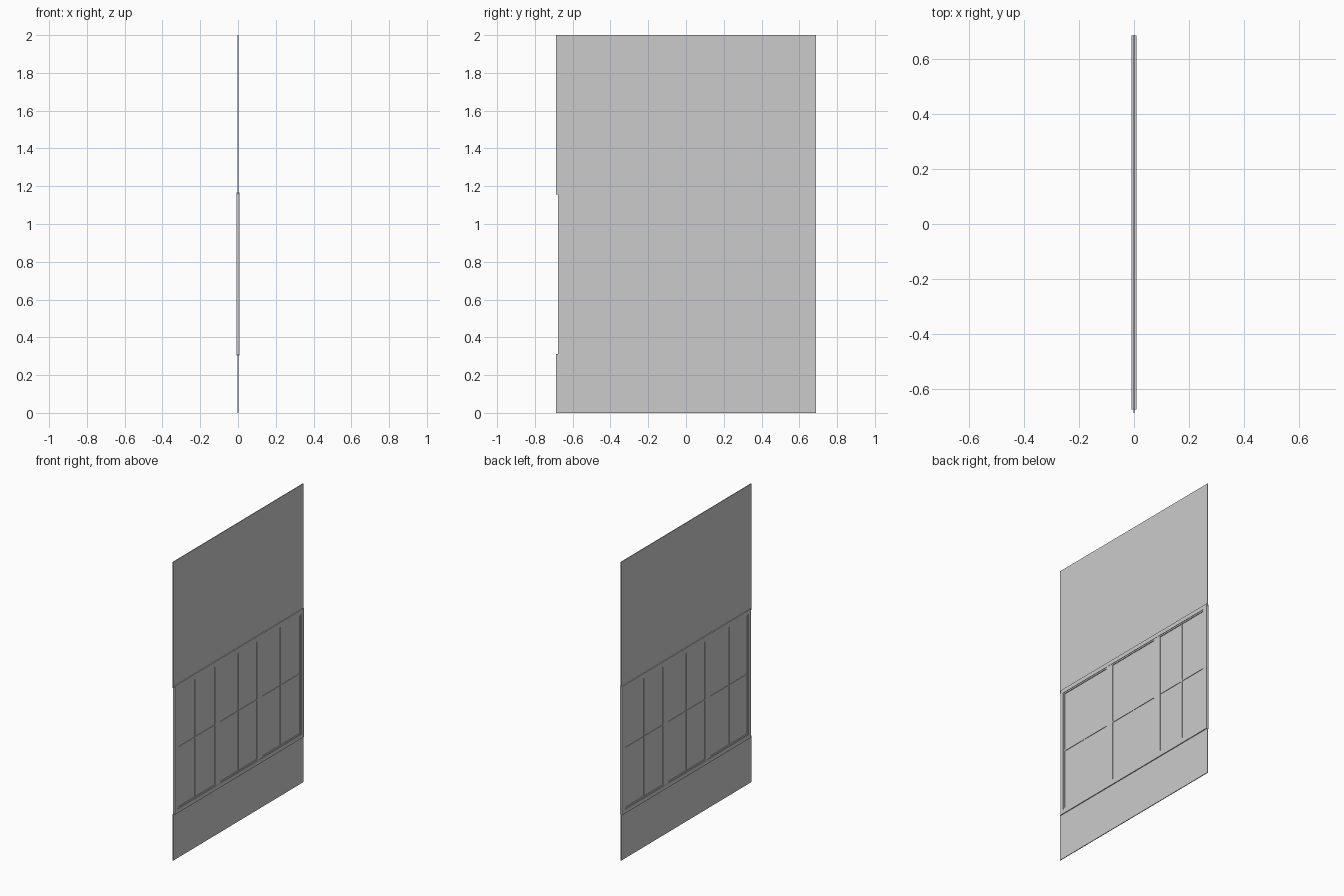
import bpy

if "Cube" in bpy.data.objects:
    bpy.data.objects.remove(bpy.data.objects["Cube"])


def box(name, x, y0, y1, z0, z1):
    """Box centred on x = 0 with half depth x."""
    v = [(sx, y, z) for sx in (-x, x) for y in (y0, y1) for z in (z0, z1)]
    f = [(0, 1, 3, 2), (4, 6, 7, 5), (0, 4, 5, 1), (2, 3, 7, 6), (0, 2, 6, 4), (1, 5, 7, 3)]
    mesh = bpy.data.meshes.new(name)
    mesh.from_pydata(v, [], f)
    ob = bpy.data.objects.new(name, mesh)
    bpy.context.collection.objects.link(ob)
    return ob


WALL, FRAME, SASH, BAR, GLASS = 0.0025, 0.0085, 0.006, 0.005, 0.0015
Y0, Y1 = -0.677, 0.687          # outer frame width
Z0, Z1 = 0.305, 1.167           # outer frame height
LO, HI = 0.333, 1.14            # glazed height

# wall above and below the window band
box("wall_lower", WALL, -0.688, 0.688, 0, 0.312)
box("wall_upper", WALL, -0.688, 0.688, 1.155, 2)

# outer frame
box("frame_sill", FRAME, Y0, Y1, Z0, LO)
box("frame_head", FRAME, Y0, Y1, HI, Z1)
box("frame_side_left", FRAME, Y0, -0.65, LO, HI)
box("frame_side_right", FRAME, 0.66, Y1, LO, HI)

# posts between the three windows
for i, y in enumerate((-0.222, 0.222)):
    box(f"window_post_{i}", FRAME - 0.001, y - 0.02, y + 0.02, LO, HI)

# each window: sash border, glass and crossed glazing bars
for i, (a, b) in enumerate(((-0.65, -0.242), (-0.202, 0.202), (0.242, 0.66))):
    w = 0.009
    box(f"sash_left_{i}", SASH, a, a + w, LO, HI)
    box(f"sash_right_{i}", SASH, b - w, b, LO, HI)
    box(f"sash_bottom_{i}", SASH, a + w, b - w, LO, LO + w)
    box(f"sash_top_{i}", SASH, a + w, b - w, HI - w, HI)
    box(f"glass_{i}", GLASS, a + w, b - w, LO + w, HI - w)
    mid = (-0.457, 0.0, 0.449)[i]
    box(f"bar_upright_{i}", BAR, mid - 0.004, mid + 0.004, LO + w, HI - w)
    box(f"bar_cross_left_{i}", BAR, a + w, mid - 0.004, 0.735, 0.743)
    box(f"bar_cross_right_{i}", BAR, mid + 0.004, b - w, 0.735, 0.743)
